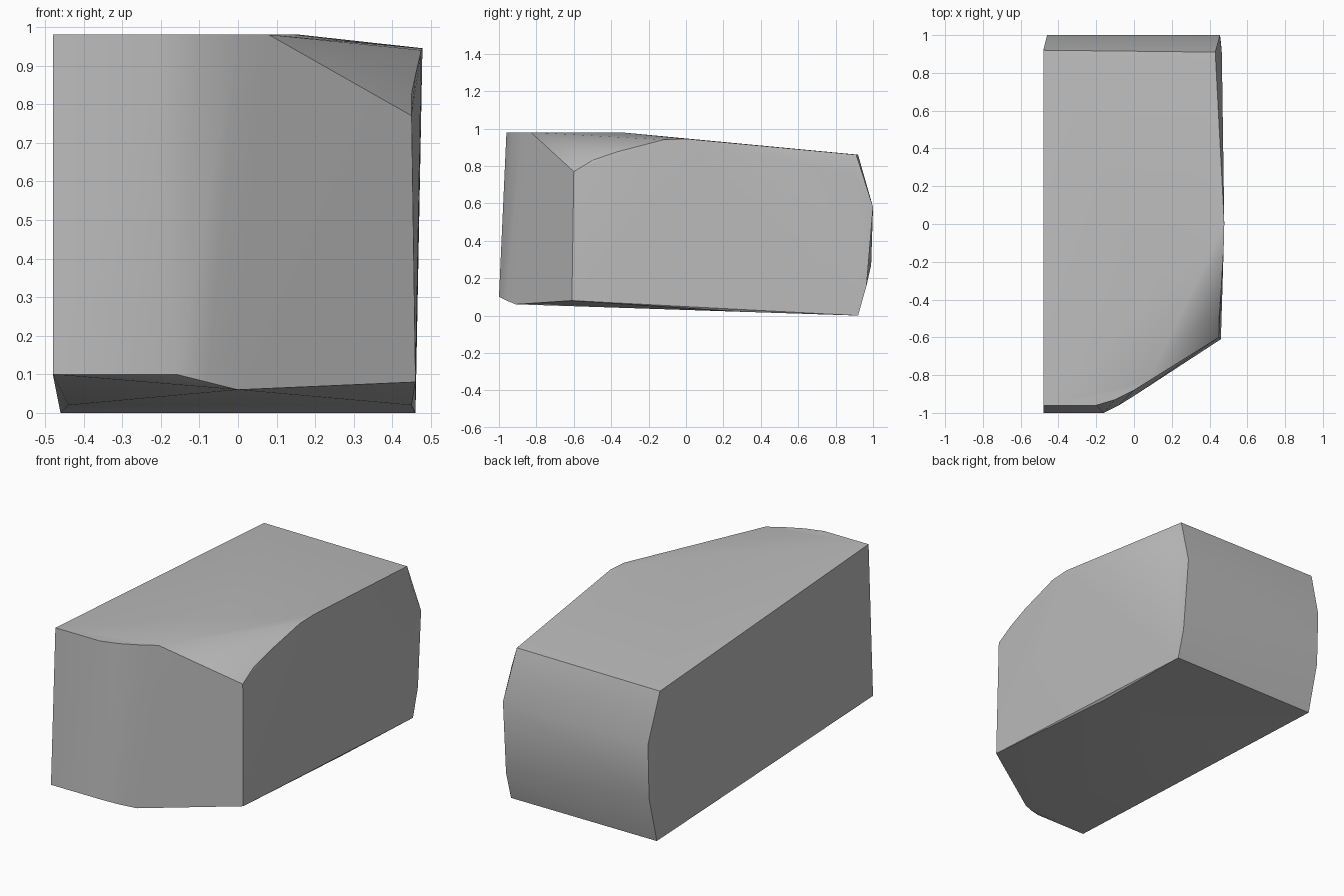
import bpy
import bmesh
import math

# Remove the default object only
default_cube = bpy.data.objects.get("Cube")
if default_cube:
    bpy.data.objects.remove(default_cube, do_unlink=True)


def make_material(name, colour):
    material = bpy.data.materials.new(name)
    material.use_nodes = True
    material.diffuse_color = colour
    material.node_tree.nodes["Principled BSDF"].inputs["Base Color"].default_value = colour
    return material


def convex_block(name, outlines, material, sharp_angle):
    """Wrap a closed convex skin around a set of outline curves."""
    bm = bmesh.new()
    for outline in outlines:
        for point in outline:
            bm.verts.new(point)
    hull = bmesh.ops.convex_hull(bm, input=bm.verts[:])
    unused = [v for v in set(hull["geom_interior"] + hull["geom_unused"])
              if isinstance(v, bmesh.types.BMVert)]
    bmesh.ops.delete(bm, geom=unused, context="VERTS")
    bmesh.ops.recalc_face_normals(bm, faces=bm.faces[:])
    mesh = bpy.data.meshes.new(name)
    bm.to_mesh(mesh)
    bm.free()
    mesh.materials.append(material)
    block = bpy.data.objects.new(name, mesh)
    bpy.context.collection.objects.link(block)
    bpy.ops.object.select_all(action="DESELECT")
    block.select_set(True)
    bpy.context.view_layer.objects.active = block
    bpy.ops.object.shade_smooth_by_angle(angle=math.radians(sharp_angle))
    return block


# Curved front: upper edge and lower edge, from the flat side to the cut corner
front_top = [(x, y, .98) for x, y in
             [(-.48, -.96), (-.2, -.96), (-.1, -.93), (0, -.88), (.08, -.83)]]
front_bottom = [(-.48, -1, .1), (-.16, -1, .1), (-.08, -.96, .08),
                (0, -.91, .06), (.46, -.61, .08)]

# Sloping corner facet and the long upper edge of the left side
corner_edge = [(.45, -.6, .77), (.45, -.5, .83), (.46, -.37, .875),
               (.475, -.12, .94), (.478, 0, .945)]
roof_crest = [(.16, -.35, .98)]

# Rounded back: one profile for each side, and the cut upper corner
back_right = [(-.46, .92, 0), (-.46, .99, .27), (-.46, 1, .58), (-.48, .92, .86)]
back_left = [(.46, .92, 0), (.46, .965, .16), (.455, 1, .58), (.465, .905, .75)]
back_corner = [(.43, .91, .86)]

# Slightly bowed underside
underside = [(-.44, .3, .02), (.45, .3, .02)]

grey = make_material("plain grey", (.5, .5, .5, 1))
convex_block("rounded_block",
             [front_top, front_bottom, corner_edge, roof_crest,
              back_right, back_left, back_corner, underside],
             grey, 30)
